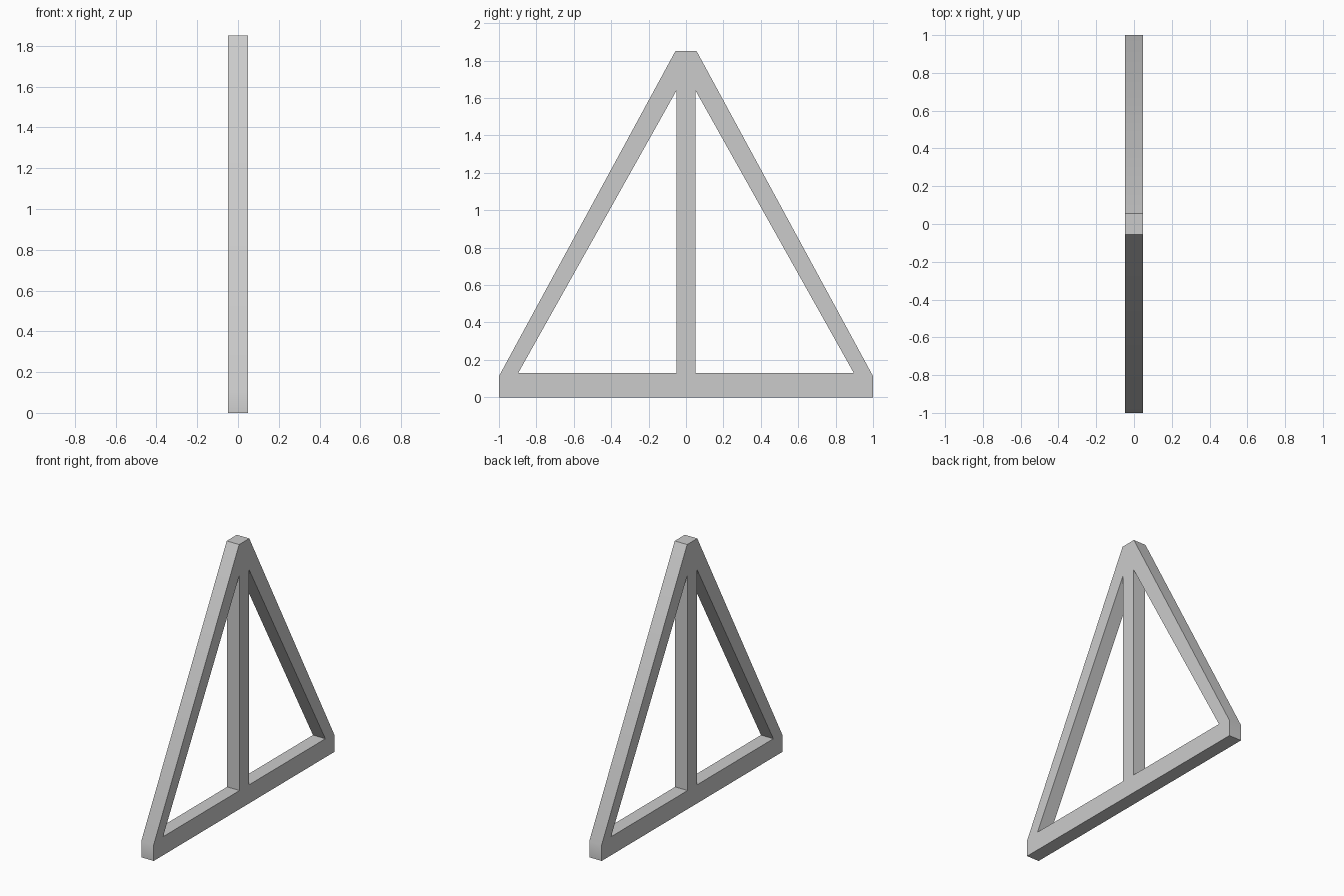
import bpy
import bmesh
import math

cube = bpy.data.objects.get("Cube")
if cube:
    bpy.data.objects.remove(cube, do_unlink=True)

# Main sizes
HALF_THICK = 0.048
HALF_POST = 0.051
HEIGHT = 1.852
BASE_TOP = 0.13

# Corners of one half of the frame, as (y, z)
foot = (1.0, 0.0)
heel = (1.0, 0.113)
peak = (0.056, HEIGHT)
inner_foot = (0.897, BASE_TOP)
inner_post = (HALF_POST, BASE_TOP)
inner_peak = (HALF_POST, 1.64)

# Panels of the half frame: base beam, sloping rafter, half of the king post
base_beam = [(0, 0), foot, heel, inner_foot, inner_post, (0, BASE_TOP)]
rafter = [heel, peak, inner_peak, inner_foot]
king_post = [(0, BASE_TOP), inner_post, inner_peak, peak, (0, HEIGHT)]

bm = bmesh.new()
for side in (1, -1):
    for panel in (base_beam, rafter, king_post):
        bm.faces.new([bm.verts.new((-HALF_THICK, side * y, z)) for y, z in panel])
bmesh.ops.remove_doubles(bm, verts=bm.verts[:], dist=0.0005)

# Thicken the panels into one solid frame
bmesh.ops.recalc_face_normals(bm, faces=bm.faces[:])
result = bmesh.ops.extrude_face_region(bm, geom=bm.faces[:], use_keep_orig=True)
moved = [v for v in result["geom"] if isinstance(v, bmesh.types.BMVert)]
bmesh.ops.translate(bm, verts=moved, vec=(2 * HALF_THICK, 0, 0))
bmesh.ops.recalc_face_normals(bm, faces=bm.faces[:])

mesh = bpy.data.meshes.new("truss_frame")
bm.to_mesh(mesh)
bm.free()

# Plain grey finish
grey = bpy.data.materials.new("light_grey")
grey.use_nodes = True
colour = (0.6, 0.6, 0.6, 1.0)
grey.diffuse_color = colour
grey.node_tree.nodes["Principled BSDF"].inputs["Base Color"].default_value = colour
mesh.materials.append(grey)

frame = bpy.data.objects.new("truss_frame", mesh)
bpy.context.collection.objects.link(frame)
bpy.ops.object.select_all(action="DESELECT")
frame.select_set(True)
bpy.context.view_layer.objects.active = frame
bpy.ops.object.shade_smooth_by_angle(angle=math.radians(30))
